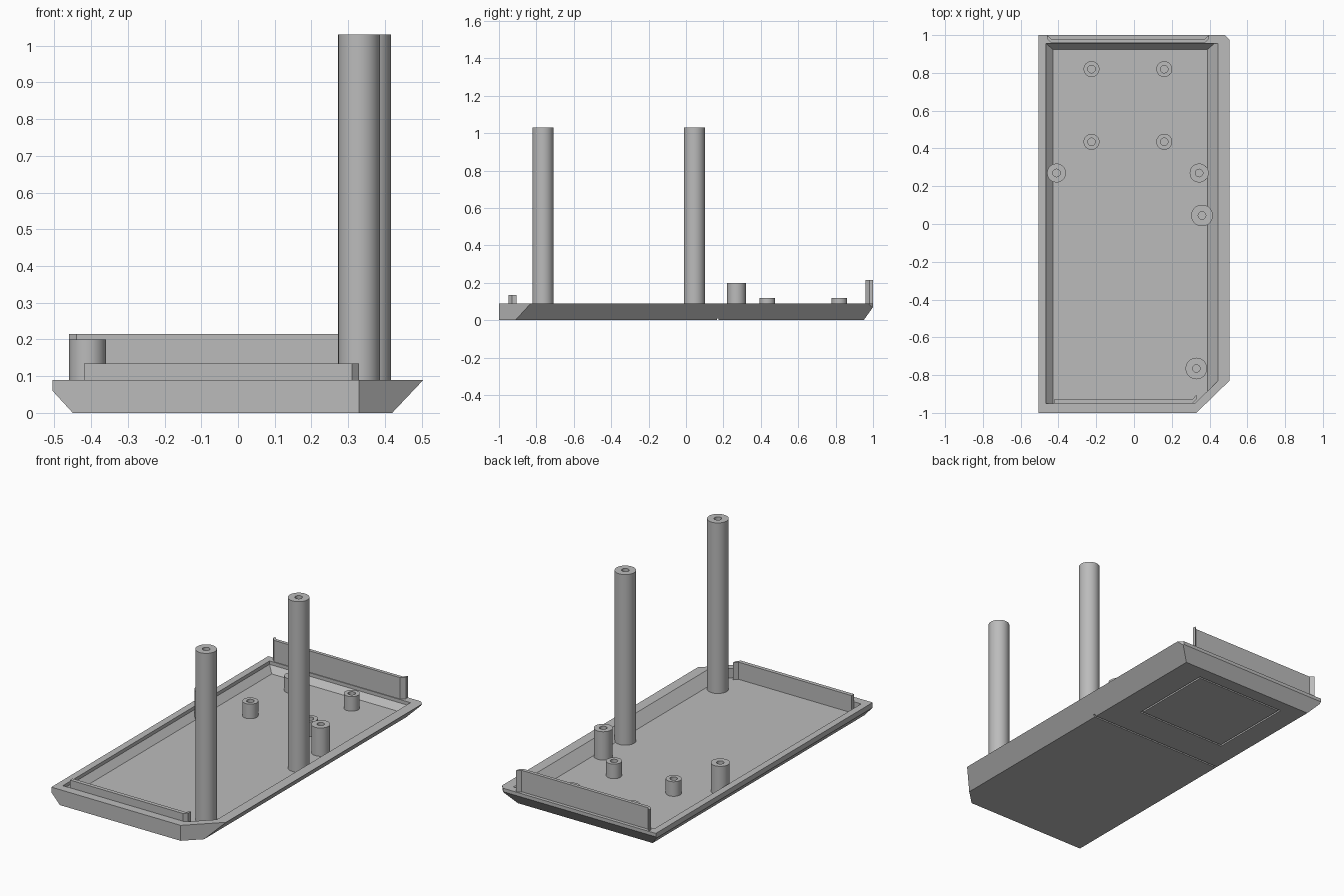
import bpy
import bmesh
import math
from mathutils import Vector

if "Cube" in bpy.data.objects:
    bpy.data.objects.remove(bpy.data.objects["Cube"], do_unlink=True)

grey = bpy.data.materials.new("plain grey")
grey.use_nodes = True
GREY = (0.5, 0.5, 0.5, 1)
grey.diffuse_color = GREY
grey.node_tree.nodes["Principled BSDF"].inputs["Base Color"].default_value = GREY


def make(name, bm):
    bmesh.ops.recalc_face_normals(bm, faces=bm.faces)
    mesh = bpy.data.meshes.new(name)
    bm.to_mesh(mesh)
    bm.free()
    mesh.materials.append(grey)
    ob = bpy.data.objects.new(name, mesh)
    bpy.context.collection.objects.link(ob)
    return ob


def trimmed_box(name, lo, hi, cuts=()):
    """Box whose sides are trimmed by planes given as (point, outward normal)."""
    bm = bmesh.new()
    bmesh.ops.create_cube(bm, size=1)
    lo, hi = Vector(lo), Vector(hi)
    for v in bm.verts:
        v.co = (lo + hi) / 2 + v.co * (hi - lo)
    for point, normal in cuts:
        geom = bm.verts[:] + bm.edges[:] + bm.faces[:]
        bmesh.ops.bisect_plane(bm, geom=geom, plane_co=point,
                               plane_no=Vector(normal).normalized(), clear_outer=True)
        bmesh.ops.holes_fill(bm, edges=[e for e in bm.edges if e.is_boundary])
    return make(name, bm)


def prism(name, outline, z0, z1):
    bm = bmesh.new()
    face = bm.faces.new([bm.verts.new((x, y, z0)) for x, y in outline])
    top = bmesh.ops.extrude_face_region(bm, geom=[face])["geom"]
    for v in top:
        if isinstance(v, bmesh.types.BMVert):
            v.co.z = z1
    return make(name, bm)


def carve(target, cutter):
    mod = target.modifiers.new("carve", "BOOLEAN")
    mod.operation = "DIFFERENCE"
    mod.solver = "EXACT"
    mod.object = cutter
    cutter.hide_render = True
    bpy.context.view_layer.objects.active = target
    bpy.ops.object.modifier_apply(modifier=mod.name)
    bpy.data.objects.remove(cutter, do_unlink=True)


FLOOR = 0.035
RIM = 0.09
CORNER = (0.17, -0.175, 0)

# Tray with sloping sides and a clipped front corner
tray = trimmed_box("tray", (-0.505, -1, 0), (0.505, 1, RIM), [
    ((0.505, 0, RIM), (0.09, 0, -0.085)),
    ((-0.505, 0, 0.06), (-0.06, 0, -0.055)),
    ((0, 1, 0.07), (0, 0.07, -0.05)),
    ((0.33, -1, 0), CORNER),
    ((0.48, 1, 0), (1, 1, 0)),
])
carve(tray, trimmed_box("cavity", (-0.465, -0.95, FLOOR), (0.445, 0.955, 0.2), [
    ((0.445, 0, RIM), (1, 0, -1)),
    ((-0.465, 0, 0.07), (-1, 0, -1)),
    ((0, 0.955, 0.07), (0, 0.035, -0.03)),
    ((0.445, -0.83, 0), CORNER),
]))

# Grooves on the underside: one seam and a rectangular panel
GROOVE = 0.005
CX, CY, HX, HY = -0.03, 0.62, 0.285, 0.25


def groove(x0, x1, y0, y1):
    carve(tray, trimmed_box("groove", (x0 - GROOVE, y0 - GROOVE, -0.02),
                            (x1 + GROOVE, y1 + GROOVE, 0.01)))


groove(-0.5, 0.5, 0.17, 0.17)
for side in (-1, 1):
    groove(CX - HX, CX + HX, CY + side * HY, CY + side * HY)
    groove(CX + side * HX, CX + side * HX, CY - HY, CY + HY)

# Upright lips with angled ends
prism("front_lip", [(-0.42, -0.95), (0.31, -0.95), (0.33, -0.93), (0.33, -0.905),
                    (0.31, -0.927), (-0.42, -0.927)], FLOOR, 0.135)
prism("back_lip", [(-0.44, 0.96), (0.375, 0.96), (0.397, 0.98), (0.397, 1),
                   (0.375, 0.98), (-0.44, 0.98), (-0.46, 1), (-0.46, 0.98)], RIM, 0.215)


# Hollow screw posts
def post(name, x, y, radius, top):
    bm = bmesh.new()
    profile = [(radius, FLOOR - 0.01), (radius, top), (0.02, top), (0.02, FLOOR - 0.01)]
    verts = [bm.verts.new((r, 0, z)) for r, z in profile]
    edges = [bm.edges.new((a, b)) for a, b in zip(verts, verts[1:] + verts[:1])]
    bmesh.ops.spin(bm, geom=verts + edges, cent=(0, 0, 0), axis=(0, 0, 1),
                   angle=math.tau, steps=40, use_duplicate=False)
    bmesh.ops.remove_doubles(bm, verts=bm.verts, dist=0.0001)
    ob = make(name, bm)
    ob.location = (x, y, 0)
    bpy.ops.object.select_all(action="DESELECT")
    ob.select_set(True)
    bpy.context.view_layer.objects.active = ob
    bpy.ops.object.shade_smooth_by_angle(angle=math.radians(30))


post("tall_post_front", 0.33, -0.765, 0.057, 1.03)
post("tall_post_middle", 0.36, 0.045, 0.057, 1.03)
post("medium_post_right", -0.41, 0.27, 0.05, 0.2)
post("medium_post_left", 0.345, 0.27, 0.05, 0.2)
for y, row in ((0.435, "front"), (0.82, "back")):
    for x, side in ((-0.225, "right"), (0.16, "left")):
        post(f"short_post_{row}_{side}", x, y, 0.042, 0.12)
